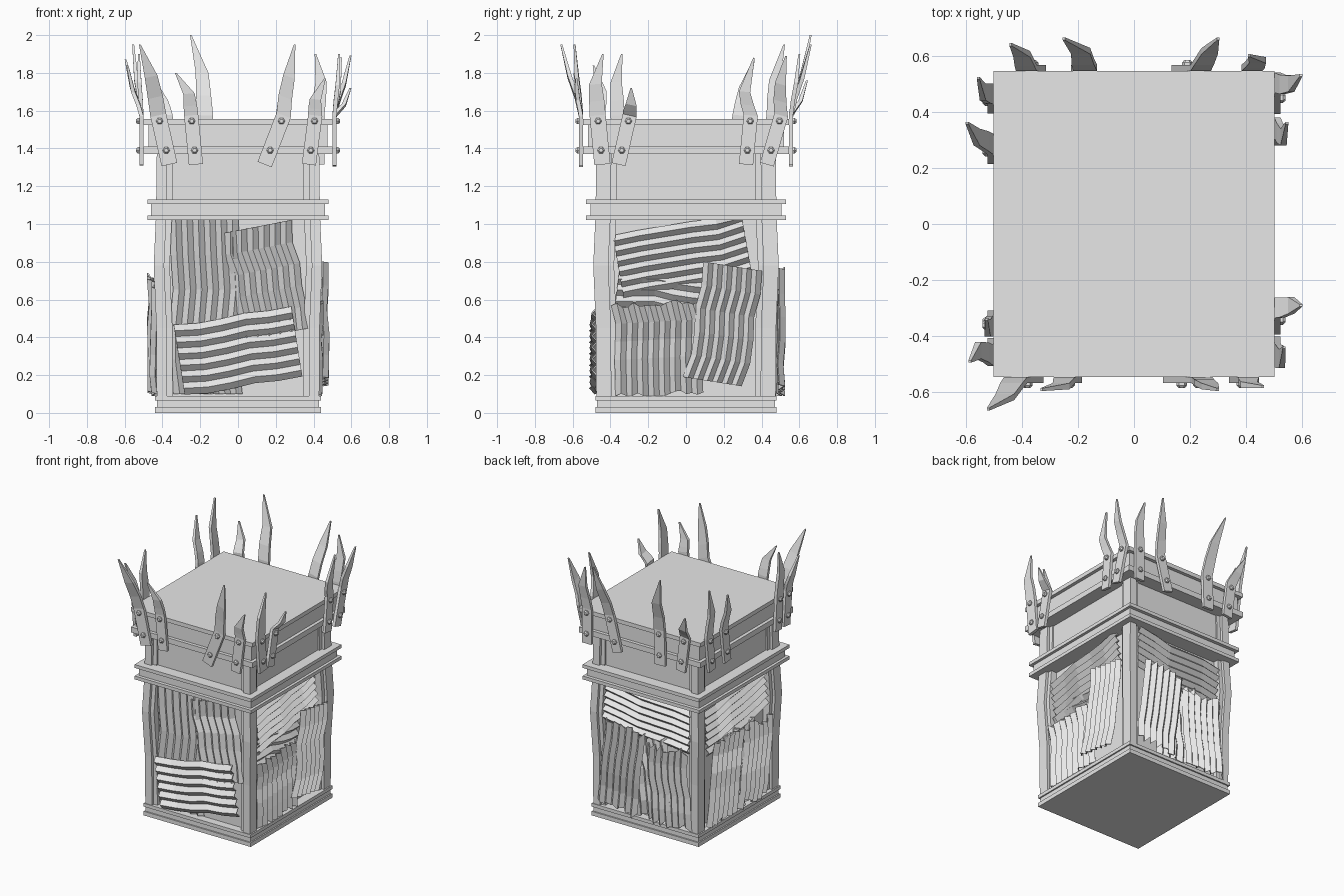
import bpy, bmesh, math, random
from mathutils import Vector

cube = bpy.data.objects.get("Cube")
if cube:
    bpy.data.objects.remove(cube, do_unlink=True)

random.seed(4)
grey = bpy.data.materials.new("plain_grey")
grey.use_nodes = True
grey.diffuse_color = (0.8, 0.8, 0.8, 1)
grey.node_tree.nodes["Principled BSDF"].inputs["Base Color"].default_value = (0.8, 0.8, 0.8, 1)


def place(side, u, z, out):
    """Point on a side: u runs along it, out is the distance from the centre."""
    return Vector({"front": (u, -out, z), "back": (u, out, z),
                   "left": (out, u, z), "right": (-out, u, z)}[side])


def finish(name, bm):
    bmesh.ops.recalc_face_normals(bm, faces=bm.faces)
    mesh = bpy.data.meshes.new(name)
    bm.to_mesh(mesh)
    bm.free()
    mesh.materials.append(grey)
    ob = bpy.data.objects.new(name, mesh)
    bpy.context.collection.objects.link(ob)
    return ob


def slab(name, hx, hy, z0, z1):
    bm = bmesh.new()
    bmesh.ops.create_cube(bm, size=1)
    for v in bm.verts:
        v.co = Vector((v.co.x * 2 * hx, v.co.y * 2 * hy, z0 + (v.co.z + 0.5) * (z1 - z0)))
    return finish(name, bm)


def loft(name, rings):
    """Skin a row of four-point rings and cap both ends."""
    bm = bmesh.new()
    rows = [[bm.verts.new(p) for p in ring] for ring in rings]
    for a, b in zip(rows, rows[1:]):
        for i in range(4):
            j = (i + 1) % 4
            bm.faces.new((a[i], a[j], b[j], b[i]))
    bm.faces.new(rows[0])
    bm.faces.new(rows[-1])
    return finish(name, bm)


# Stacked solid body: base, walls, neck, bands and roof
slab("base_lower", 0.44, 0.48, 0, 0.03)
slab("base_middle", 0.43, 0.47, 0.03, 0.065)
slab("base_upper", 0.44, 0.48, 0.065, 0.09)
slab("walls", 0.37, 0.42, 0.09, 1.02)
slab("middle_band_lower", 0.48, 0.53, 1.02, 1.045)
slab("middle_band_core", 0.46, 0.505, 1.045, 1.105)
slab("middle_band_upper", 0.48, 0.53, 1.105, 1.13)
slab("neck", 0.40, 0.445, 1.13, 1.37)
slab("roof_band_lower", 0.5, 0.545, 1.37, 1.41)
slab("roof_band_core", 0.475, 0.52, 1.41, 1.525)
slab("roof_band_upper", 0.5, 0.545, 1.525, 1.555)


# Corner legs: a bowed square post with a set-back strip on each inner side
def post(name, x0, x1, y0, y1, sx, sy):
    rings = []
    for z, bow in ((0.09, 0), (0.45, 0.002), (0.78, 0.016), (1.05, 0.004), (1.37, 0)):
        rings.append([(sx * (x + bow), sy * (y + bow), z)
                      for x, y in ((x0, y0), (x1, y0), (x1, y1), (x0, y1))])
    loft(name, rings)


for sx in (-1, 1):
    for sy in (-1, 1):
        post("corner_post", 0.375, 0.43, 0.395, 0.475, sx, sy)
        post("post_strip_x", 0.345, 0.38, 0.37, 0.455, sx, sy)
        post("post_strip_y", 0.33, 0.41, 0.365, 0.40, sx, sy)


# Corrugated sheets: zigzag across, kinked along
def sheet(side, u, z, out, width, length, degrees, ridges, ragged=0.0):
    a = math.radians(degrees)
    along, across = Vector((math.cos(a), math.sin(a))), Vector((-math.sin(a), math.cos(a)))
    bm = bmesh.new()
    rows, cuts = 6, ridges * 2
    ends = [random.uniform(-ragged, ragged) for _ in range(cuts + 1)]
    grid = []
    for r in range(rows):
        t = r / (rows - 1) - 0.5
        shift = random.uniform(-0.014, 0.014)
        push = random.uniform(-0.007, 0.007)
        line = []
        for c in range(cuts + 1):
            s = c / cuts - 0.5
            edge = ends[c] if r in (0, rows - 1) else 0
            p = Vector((u, z)) + along * (t * length + edge) + across * (s * width + shift)
            height = min(1.03, max(0.09, p.y))
            line.append(bm.verts.new(place(side, p.x, height, out + push + 0.028 * (c % 2))))
        grid.append(line)
    for r in range(rows - 1):
        for c in range(cuts):
            bm.faces.new((grid[r][c], grid[r][c + 1], grid[r + 1][c + 1], grid[r + 1][c]))
    ob = finish(side + "_corrugated_sheet", bm)
    thick = ob.modifiers.new("thickness", "SOLIDIFY")
    thick.thickness = 0.008
    thick.offset = 0


sheet("front", -0.17, 0.56, 0.43, 0.36, 0.92, 90, 6)
sheet("front", 0.15, 0.70, 0.445, 0.36, 0.58, 101, 6)
sheet("front", 0.0, 0.33, 0.475, 0.37, 0.63, 9, 6)
sheet("left", -0.02, 0.84, 0.395, 0.33, 0.69, 10, 6)
sheet("left", -0.12, 0.60, 0.385, 0.24, 0.5, -7, 4)
sheet("left", -0.14, 0.34, 0.415, 0.46, 0.48, 93, 8, 0.015)
sheet("left", 0.20, 0.47, 0.445, 0.31, 0.62, 81, 6)
sheet("back", 0.0, 0.84, 0.44, 0.32, 0.7, 6, 6)
sheet("back", 0.0, 0.40, 0.45, 0.42, 0.58, 82, 7, 0.02)
sheet("back", -0.20, 0.38, 0.475, 0.32, 0.56, 85, 6, 0.03)
sheet("back", 0.18, 0.43, 0.49, 0.32, 0.62, 96, 6, 0.03)
sheet("right", 0.0, 0.82, 0.395, 0.34, 0.72, -8, 6)
sheet("right", 0.0, 0.40, 0.405, 0.42, 0.58, 88, 7, 0.02)
sheet("right", -0.20, 0.38, 0.43, 0.32, 0.56, 97, 6, 0.03)
sheet("right", 0.18, 0.41, 0.445, 0.34, 0.6, 100, 6, 0.03)


# Bent spikes bolted to the roof bands
def bolt(side, u, z, out):
    bm = bmesh.new()
    rings = []
    for r, o in ((0.019, -0.005), (0.019, 0.008), (0.011, 0.017)):
        rings.append([bm.verts.new(place(side, u + r * math.cos(k * math.pi / 3),
                                         z + r * math.sin(k * math.pi / 3), out + o))
                      for k in range(6)])
    for a, b in zip(rings, rings[1:]):
        for i in range(6):
            j = (i + 1) % 6
            bm.faces.new((a[i], a[j], b[j], b[i]))
    bm.faces.new(rings[0])
    bm.faces.new(rings[-1])
    finish("bolt", bm)


def spike(side, low, high, bend, tip, lean, width=0.075):
    """low, high: u of the two bolts; bend, tip: (u, z); lean: how far the tip sticks out."""
    face = 0.545 if side in ("front", "back") else 0.5
    slope = (high - low) / 0.155
    mid_z = (1.56 + bend[1]) / 2
    path = [(low - slope * 0.075, 1.315, 0, width),
            (high + slope * 0.03, 1.575, 0, width),
            ((high + bend[0]) / 2, mid_z, lean * 0.2, width * 0.95),
            (bend[0], bend[1], lean * 0.55, width * 0.8),
            (tip[0], tip[1], lean, 0.008)]
    tilt = Vector((1, -slope)).normalized()
    rings = []
    for i, (u, z, o, w) in enumerate(path):
        t = 0.022 if i < 4 else 0.01
        du, dz = tilt * (w / 2)
        rings.append([place(side, u + s * du, z + s * dz, face + o + q)
                      for s, q in ((-1, 0), (1, 0), (1, t), (-1, t))])
    loft(side + "_spike", rings)
    bolt(side, low, 1.39, face + 0.022)
    bolt(side, high, 1.545, face + 0.022)


spike("front", -0.38, -0.415, (-0.46, 1.78), (-0.52, 1.95), 0.11, 0.085)
spike("front", -0.23, -0.245, (-0.26, 1.69), (-0.33, 1.80), 0.04)
spike("front", 0.17, 0.23, (0.27, 1.78), (0.30, 1.95), 0.04, 0.08)
spike("front", 0.385, 0.405, (0.41, 1.66), (0.46, 1.77), 0.03)
spike("left", -0.45, -0.465, (-0.48, 1.74), (-0.44, 1.90), 0.03, 0.085)
spike("left", -0.34, -0.305, (-0.29, 1.63), (-0.29, 1.72), 0.09)
spike("left", 0.325, 0.34, (0.31, 1.70), (0.36, 1.88), 0.04)
spike("left", 0.45, 0.495, (0.50, 1.74), (0.53, 1.89), 0.09)
spike("back", -0.36, -0.38, (-0.40, 1.65), (-0.44, 1.76), 0.09)
spike("back", -0.18, -0.175, (-0.19, 1.80), (-0.25, 2.0), 0.11, 0.085)
spike("back", 0.19, 0.23, (0.27, 1.78), (0.30, 1.95), 0.11)
spike("back", 0.42, 0.42, (0.44, 1.75), (0.41, 1.90), 0.05)
spike("right", -0.45, -0.465, (-0.45, 1.70), (-0.49, 1.84), 0.08)
spike("right", -0.35, -0.36, (-0.37, 1.75), (-0.34, 1.90), 0.02)
spike("right", 0.26, 0.28, (0.31, 1.72), (0.36, 1.87), 0.09)
spike("right", 0.44, 0.46, (0.47, 1.76), (0.52, 1.95), 0.05)
